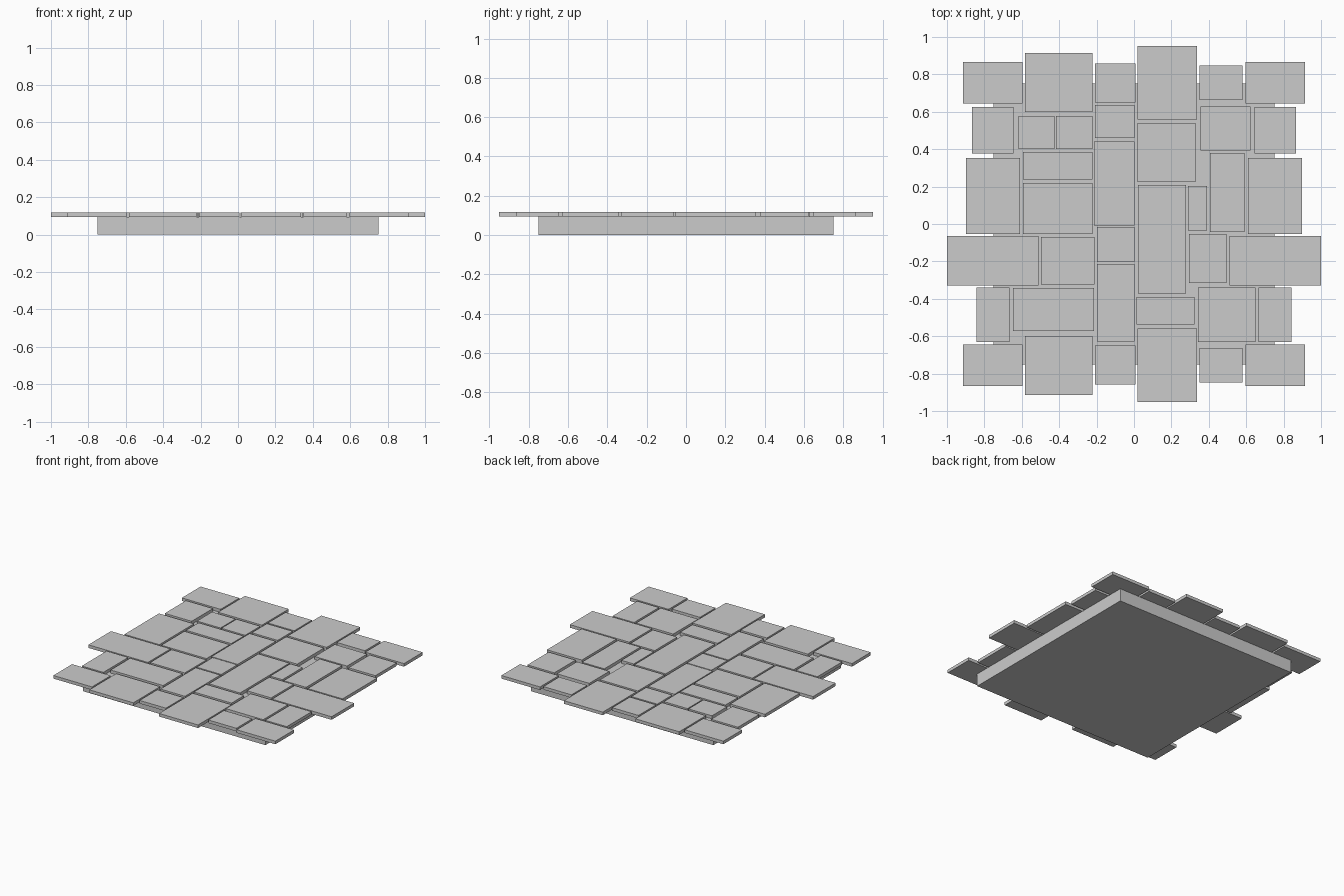
import bpy

BASE_TOP, TILE_TOP = 0.094, 0.117

def slab(name, x0, x1, y0, y1, z0, z1):
    bpy.ops.mesh.primitive_cube_add(size=1, location=((x0 + x1) / 2, (y0 + y1) / 2, (z0 + z1) / 2))
    ob = bpy.context.object
    ob.name = name
    ob.scale = (abs(x1 - x0), abs(y1 - y0), z1 - z0)
    bpy.ops.object.transform_apply(location=False, rotation=False, scale=True)
    return ob

def tile(name, x0, x1, y0, y1):
    return slab(name, x0, x1, y0, y1, BASE_TOP, TILE_TOP)

# base bed
slab("base", -0.75, 0.75, -0.75, 0.75, 0, BASE_TOP)

# corner tiles, mirrored both ways
for sx in (-1, 1):
    for sy in (-1, 1):
        tile("corner_tile", sx * 0.595, sx * 0.913, sy * 0.645, sy * 0.865)

# side edge tiles, mirrored left and right
for x0, x1, y0, y1 in [(0.645, 0.866, 0.377, 0.626), (0.610, 0.897, -0.053, 0.353),
                       (0.510, 1.0, -0.329, -0.064), (0.665, 0.843, -0.631, -0.340)]:
    for s in (-1, 1):
        tile("side_tile", s * x0, s * x1, y0, y1)

# front and back edge tiles, mirrored in y
for x0, x1, y0, y1 in [(-0.583, -0.222, 0.598, 0.913), (-0.209, 0.007, 0.650, 0.857),
                       (0.018, 0.338, 0.558, 0.952), (0.349, 0.580, 0.662, 0.847)]:
    for s in (-1, 1):
        tile("end_tile", x0, x1, s * y0, s * y1)

# inner tiles: left block
for r in [(-0.618, -0.425, 0.401, 0.578), (-0.417, -0.222, 0.401, 0.578),
          (-0.594, -0.222, 0.238, 0.385), (-0.594, -0.222, -0.053, 0.219),
          (-0.497, -0.211, -0.324, -0.070), (-0.647, -0.215, -0.572, -0.342)]:
    tile("left_tile", *r)

# inner tiles: centre columns
for r in [(-0.209, 0.004, 0.460, 0.637), (-0.214, 0.002, -0.008, 0.441),
          (-0.198, 0.004, -0.203, -0.016), (-0.198, 0.004, -0.628, -0.214),
          (0.018, 0.329, 0.225, 0.540), (0.021, 0.277, -0.372, 0.209),
          (0.013, 0.323, -0.537, -0.390)]:
    tile("centre_tile", *r)

# inner tiles: right block
for r in [(0.356, 0.622, 0.393, 0.628), (0.288, 0.389, -0.035, 0.203),
          (0.406, 0.590, -0.043, 0.380), (0.294, 0.494, -0.316, -0.053),
          (0.343, 0.649, -0.631, -0.340)]:
    tile("right_tile", *r)
